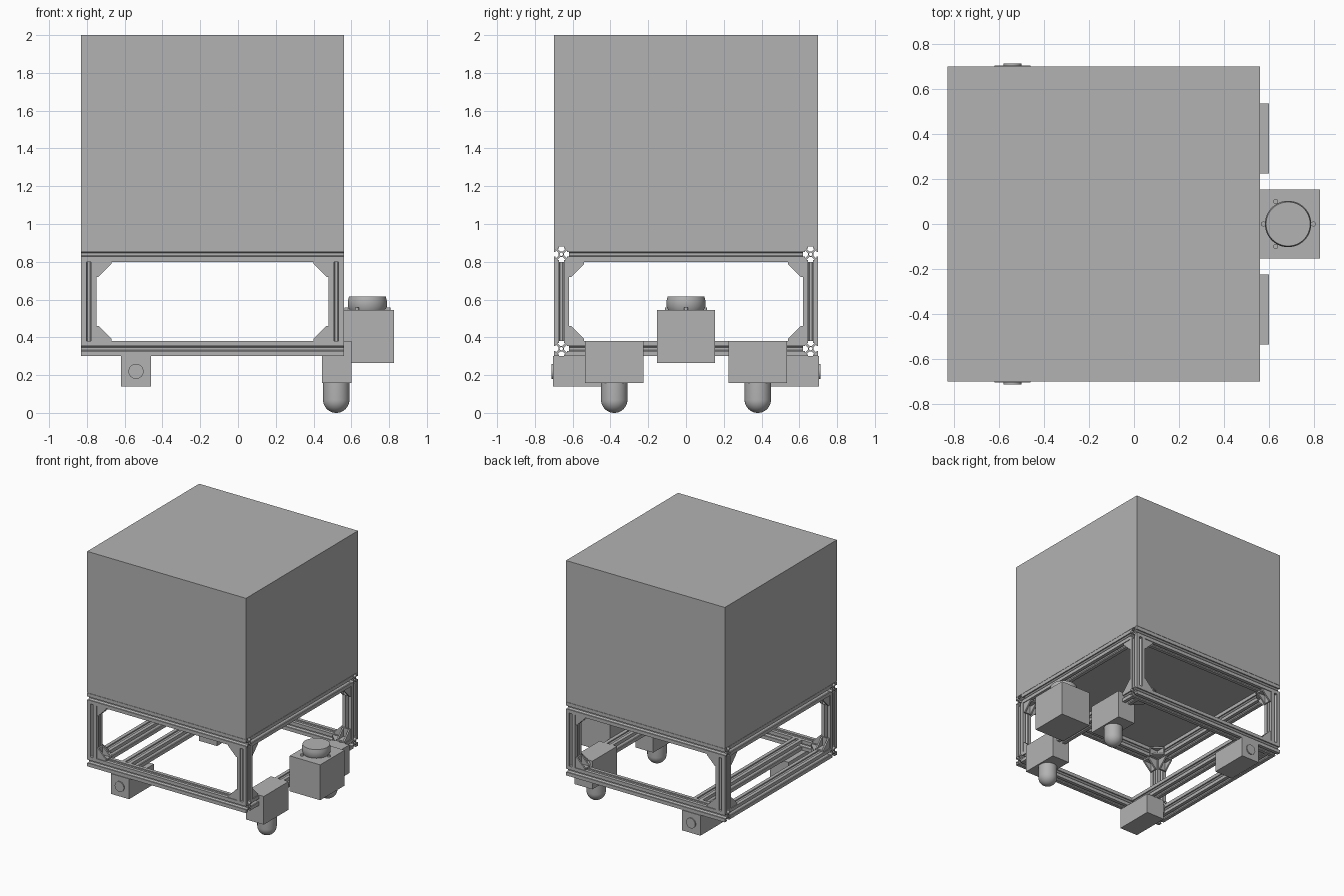
import bpy, bmesh, math
from mathutils import Matrix, Vector

if "Cube" in bpy.data.objects:
    bpy.data.objects.remove(bpy.data.objects["Cube"])

grey = bpy.data.materials.new("plain grey")
grey.use_nodes = True
COLOUR = (0.45, 0.45, 0.45, 1)
grey.diffuse_color = COLOUR
grey.node_tree.nodes["Principled BSDF"].inputs["Base Color"].default_value = COLOUR

X, Y, Z = Vector((1, 0, 0)), Vector((0, 1, 0)), Vector((0, 0, 1))
BACK_X, FRONT_X = -0.79, 0.52     # centre lines of the end rails
SIDE_Y, LOW_Z, HIGH_Z = 0.66, 0.34, 0.84
H = 0.04                          # half width of a rail


def add(name, mesh, matrix=None, smooth=False):
    ob = bpy.data.objects.new(name, mesh)
    bpy.context.collection.objects.link(ob)
    mesh.materials.clear()
    mesh.materials.append(grey)
    if matrix:
        ob.matrix_world = matrix
    if smooth:
        bpy.ops.object.select_all(action='DESELECT')
        ob.select_set(True)
        bpy.context.view_layer.objects.active = ob
        bpy.ops.object.shade_smooth_by_angle(angle=math.radians(35))
    return ob


def to_mesh(name, bm):
    bmesh.ops.recalc_face_normals(bm, faces=bm.faces)
    mesh = bpy.data.meshes.new(name)
    bm.to_mesh(mesh)
    bm.free()
    return mesh


def frame(u, v, w, origin):
    m = Matrix((u, v, w)).transposed().to_4x4()
    m.translation = origin
    return m


def cuboid(bm, low, high):
    low, high = Vector(low), Vector(high)
    size = Matrix.Diagonal((*(high - low), 1))
    bmesh.ops.create_cube(bm, size=1, matrix=Matrix.Translation((low + high) / 2) @ size)


def box(name, low, high):
    bm = bmesh.new()
    cuboid(bm, low, high)
    return add(name, to_mesh(name, bm))


def lathe(name, profile, origin, steps=32, axis=Z):
    """Revolve (radius, height) points that start and end on the axis."""
    bm = bmesh.new()
    verts = [bm.verts.new((r, 0, z)) for r, z in profile]
    edges = [bm.edges.new(pair) for pair in zip(verts, verts[1:])]
    bmesh.ops.spin(bm, geom=verts + edges, cent=(0, 0, 0), axis=Z,
                   angle=math.tau, steps=steps)
    bmesh.ops.remove_doubles(bm, verts=bm.verts, dist=0.0003)
    m = Z.rotation_difference(axis).to_matrix().to_4x4()
    m.translation = origin
    return add(name, to_mesh(name, bm), m, True)


# Slotted rail: one quarter of the outline turned four times, with a round bore
QUARTER = [(.015, .007), (.031, .023), (.031, .013), (H, .013), (H, H),
           (.013, H), (.013, .031), (.023, .031), (.007, .015)]


def rail(name, start, end):
    outline = []
    for k in range(4):
        c, s = ((1, 0), (0, 1), (-1, 0), (0, -1))[k]
        outline += [(c * x - s * y, s * x + c * y) for x, y in QUARTER]
    bore = [(.009 * math.cos(a), .009 * math.sin(a))
            for a in (math.tau * i / 12 for i in range(12))]
    start, end = Vector(start), Vector(end)
    curve = bpy.data.curves.new(name, 'CURVE')
    curve.dimensions, curve.fill_mode = '2D', 'BOTH'
    curve.extrude = (end - start).length / 2
    for loop in (outline, bore):
        spline = curve.splines.new('POLY')
        spline.points.add(len(loop) - 1)
        for point, (x, y) in zip(spline.points, loop):
            point.co = (x, y, 0, 1)
        spline.use_cyclic_u = True
    temp = bpy.data.objects.new(name + "_outline", curve)
    bpy.context.collection.objects.link(temp)
    bpy.context.view_layer.update()
    deps = bpy.context.evaluated_depsgraph_get()
    mesh = bpy.data.meshes.new_from_object(temp.evaluated_get(deps))
    bpy.data.objects.remove(temp)
    for poly in mesh.polygons:
        poly.use_smooth = False
    w = (end - start).normalized()
    u = Z if abs(w.z) < 0.5 else X
    add(name, mesh, frame(u, w.cross(u), w, (start + end) / 2))


# Corner bracket: two flanges joined by two triangular ribs
def bracket(name, corner, u, v):
    leg, thick, half = 0.08, 0.012, 0.034
    bm = bmesh.new()
    cuboid(bm, (0, 0, -half), (leg, thick, half))
    cuboid(bm, (0, 0, -half), (thick, leg, half))
    for z in (-half, half - thick):
        side = [(0, 0), (leg, 0), (leg, thick), (thick, leg), (0, leg)]
        face = bm.faces.new([bm.verts.new((x, y, z)) for x, y in side])
        new = bmesh.ops.extrude_face_region(bm, geom=[face])["geom"]
        bmesh.ops.translate(bm, vec=(0, 0, thick),
                            verts=[g for g in new if isinstance(g, bmesh.types.BMVert)])
    add(name, to_mesh(name, bm), frame(u, v, u.cross(v), corner))


# Cargo box
box("cargo_box", (-0.83, -0.70, 0.882), (0.56, 0.70, 2.0))
lathe("underside_disc", [(0, 0), (.06, 0), (.06, .012), (0, .012)], (-0.135, 0, 0.874))

# Frame rails, posts and brackets
for level, z, up in (("lower", LOW_Z, 1), ("upper", HIGH_Z, -1)):
    for end, x, inward in (("back", BACK_X, 1), ("front", FRONT_X, -1)):
        rail(f"{level}_{end}_cross_rail", (x, -SIDE_Y + H, z), (x, SIDE_Y - H, z))
        for side, s in (("left", 1), ("right", -1)):
            y = s * SIDE_Y
            tag = f"{level}_{end}_{side}"
            xi, yi, zi = x + inward * H, y - s * H, z + up * H
            bracket(tag + "_side_bracket", Vector((xi, y, zi)), X * inward, Z * up)
            bracket(tag + "_end_bracket", Vector((x, yi, zi)), Y * -s, Z * up)
            bracket(tag + "_flat_bracket", Vector((xi, yi, z)), X * inward, Y * -s)
    for side, s in (("left", 1), ("right", -1)):
        rail(f"{level}_{side}_long_rail", (BACK_X - H, s * SIDE_Y, z),
             (FRONT_X + H, s * SIDE_Y, z))
rail("motor_cross_rail", (-0.54, -SIDE_Y + H, LOW_Z), (-0.54, SIDE_Y - H, LOW_Z))
for x in (BACK_X, FRONT_X):
    for y in (-SIDE_Y, SIDE_Y):
        rail("corner_post", (x, y, LOW_Z + H), (x, y, HIGH_Z - H))

# Drive motors and ball casters on both sides
ball = [(.07 * math.sin(a), .07 - .07 * math.cos(a))
        for a in (math.pi / 2 * i / 10 for i in range(11))]
for side, s in (("left", 1), ("right", -1)):
    near, far = sorted((s * 0.395, s * 0.705))
    box(side + "_motor", (-0.62, near, 0.14), (-0.46, far, 0.30))
    lathe(side + "_motor_shaft", [(0, 0), (.04, 0), (.04, .013), (0, .013)],
          (-0.54, s * 0.70, 0.22), axis=Y * s)
    near, far = sorted((s * 0.225, s * 0.535))
    box(side + "_caster_block", (0.445, near, 0.157), (0.60, far, 0.38))
    lathe(side + "_caster_ball", ball + [(.07, .16), (0, .16)], (0.52, s * 0.38, 0))

# Sensor housing with its round scanner and bolts
box("sensor_housing", (0.56, -0.153, 0.265), (0.827, 0.153, 0.545))
lathe("scanner", [(0, 0), (.094, 0), (.103, .02), (.103, .05), (.098, .072), (0, .072)],
      (0.685, 0, 0.543), 48)
for x, y in ((0.575, 0), (0.63, 0.1), (0.63, -0.1), (0.797, 0)):
    lathe("scanner_bolt", [(0, 0), (.011, 0), (.011, .014), (0, .014)], (x, y, 0.543), 16)
